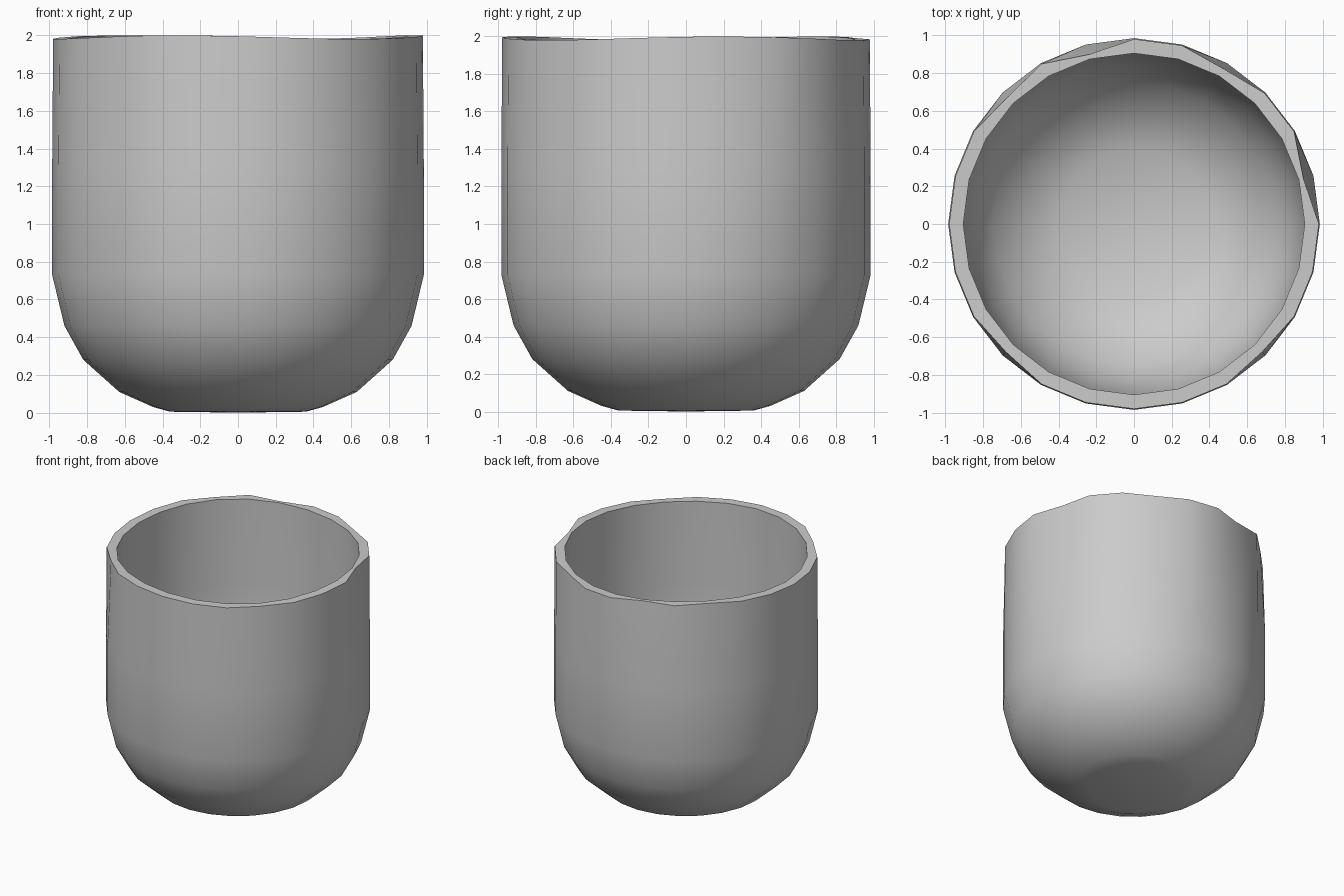
import bpy
import bmesh
from math import cos, sin, pi, radians

if "Cube" in bpy.data.objects:
    bpy.data.objects.remove(bpy.data.objects["Cube"], do_unlink=True)

SEGMENTS = 24

# Radius and height, from the outside base, over the rim, to the inside floor
OUTER = [(0.36, 0.005), (0.45, 0.03), (0.63, 0.11), (0.82, 0.28),
         (0.92, 0.46), (0.985, 0.73), (0.985, 1.3), (0.98, 1.99)]
INNER = [(0.905, 1.99), (0.91, 1.3), (0.905, 0.76), (0.845, 0.5),
         (0.75, 0.34), (0.58, 0.19), (0.4, 0.11)]

# Shallow pleats in the outer wall: segment number and depth at the rim
PLEATS = {1: 0.05, 4: 0.03, 7: 0.05, 9: 0.03, 15: 0.02, 21: 0.02}


def make_ring(bm, radius, height, pleat=0.0, wobble=0.0):
    verts = []
    for i in range(SEGMENTS):
        angle = 2 * pi * i / SEGMENTS
        r = radius - pleat * PLEATS.get(i, 0)
        z = height + wobble * sin(3 * angle + 1)
        verts.append(bm.verts.new((r * cos(angle), r * sin(angle), z)))
    return verts


def make_material(name, color):
    mat = bpy.data.materials.new(name)
    mat.use_nodes = True
    mat.diffuse_color = color
    mat.node_tree.nodes["Principled BSDF"].inputs["Base Color"].default_value = color
    return mat


# Cup wall: one closed skin with a real thickness
bm = bmesh.new()
rings = []
for r, z in OUTER:
    top = z > 1.9
    rings.append(make_ring(bm, r, z, 1.0 if top else 0.0, 0.01 if top else 0.0))
for r, z in INNER:
    rings.append(make_ring(bm, r, z, 0.0, 0.01 if z > 1.9 else 0.0))

for lower, upper in zip(rings, rings[1:]):
    for i in range(SEGMENTS):
        j = (i + 1) % SEGMENTS
        bm.faces.new((lower[i], lower[j], upper[j], upper[i]))

# Base and inside floor, each closed with a fan
for ring, height in ((rings[0], 0.0), (rings[-1], 0.08)):
    centre = bm.verts.new((0, 0, height))
    for i in range(SEGMENTS):
        bm.faces.new((ring[i], ring[(i + 1) % SEGMENTS], centre))
bmesh.ops.recalc_face_normals(bm, faces=bm.faces[:])

mesh = bpy.data.meshes.new("cup")
bm.to_mesh(mesh)
bm.free()
mesh.materials.append(make_material("plain grey", (0.6, 0.6, 0.6, 1)))
cup = bpy.data.objects.new("cup", mesh)
bpy.context.collection.objects.link(cup)

# Smooth wall with a crisp rim
bpy.ops.object.select_all(action="DESELECT")
cup.select_set(True)
bpy.context.view_layer.objects.active = cup
bpy.ops.object.shade_smooth_by_angle(angle=radians(45))
